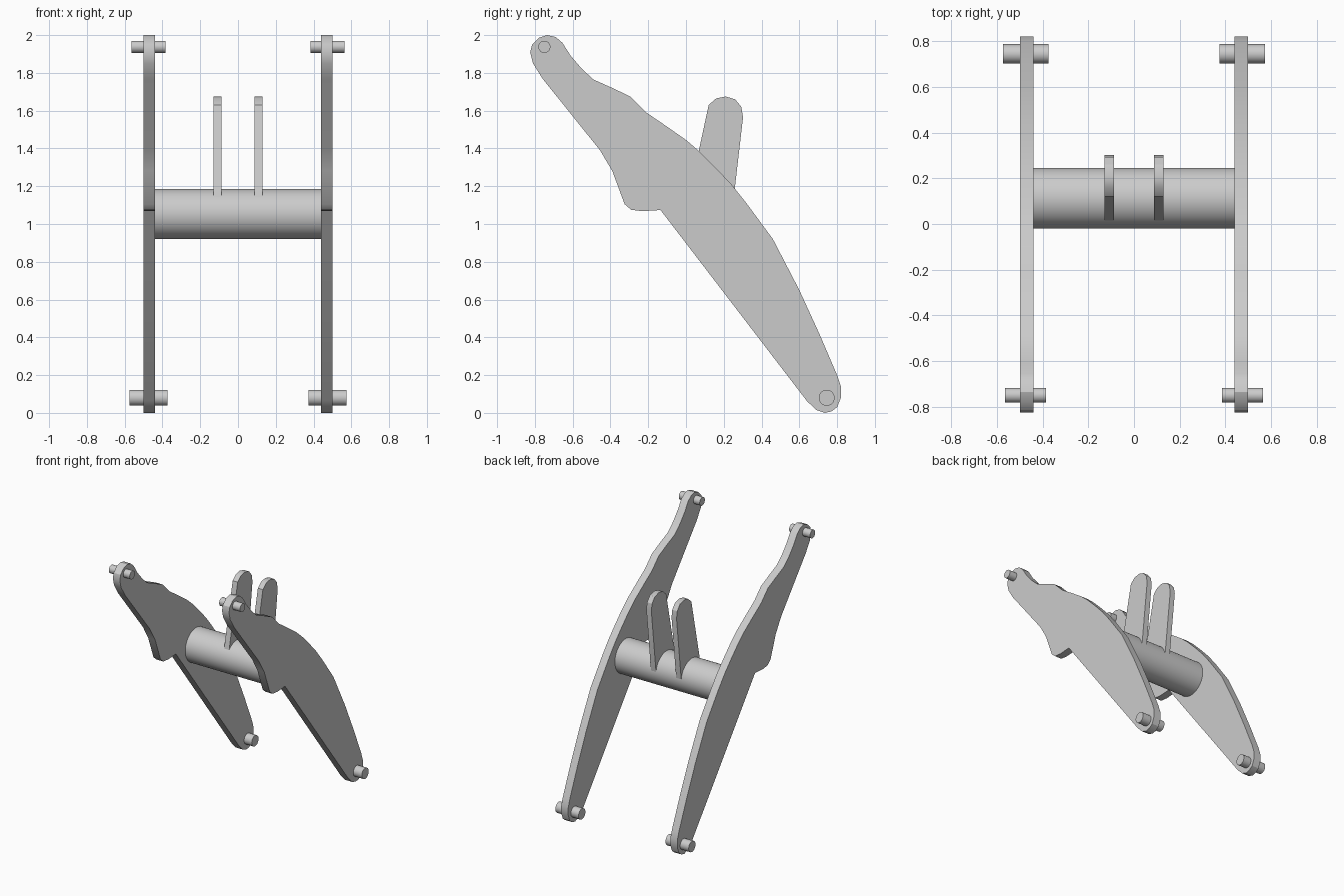
import bpy, bmesh, math
from mathutils import Matrix

if "Cube" in bpy.data.objects:
    bpy.data.objects.remove(bpy.data.objects["Cube"], do_unlink=True)

GREY = (0.6, 0.6, 0.6, 1)
mat = bpy.data.materials.new("light grey")
mat.use_nodes = True
mat.diffuse_color = GREY
mat.node_tree.nodes["Principled BSDF"].inputs["Base Color"].default_value = GREY


def finish(name, bm):
    """Turn a bmesh into a shaded, coloured object."""
    bmesh.ops.recalc_face_normals(bm, faces=bm.faces)
    mesh = bpy.data.meshes.new(name)
    bm.to_mesh(mesh)
    bm.free()
    mesh.materials.append(mat)
    obj = bpy.data.objects.new(name, mesh)
    bpy.context.collection.objects.link(obj)
    bpy.ops.object.select_all(action='DESELECT')
    obj.select_set(True)
    bpy.context.view_layer.objects.active = obj
    bpy.ops.object.shade_smooth_by_angle(angle=math.radians(30))
    return obj


def plate(name, profile, x0, x1):
    """Extrude a side profile of (y, z) points from x0 to x1."""
    bm = bmesh.new()
    face = bm.faces.new([bm.verts.new((x0, y, z)) for y, z in profile])
    ext = bmesh.ops.extrude_face_region(bm, geom=[face])
    verts = [v for v in ext["geom"] if isinstance(v, bmesh.types.BMVert)]
    bmesh.ops.translate(bm, verts=verts, vec=(x1 - x0, 0, 0))
    return finish(name, bm)


def rod(name, x, y, z, radius, length, sides=32):
    """Cylinder lying along x."""
    bm = bmesh.new()
    bmesh.ops.create_cone(
        bm, cap_ends=True, segments=sides, radius1=radius, radius2=radius, depth=length,
        matrix=Matrix.Translation((x, y, z)) @ Matrix.Rotation(math.pi / 2, 4, 'Y'))
    return finish(name, bm)


# Arm outline: upper edge, lower tip, straight underside, lug, upper tip
arm_profile = [
    (-.78, 1.985), (-.735, 2), (-.69, 1.99), (-.655, 1.96), (-.61, 1.89),
    (-.55, 1.82), (-.49, 1.765), (-.39, 1.72), (-.295, 1.675), (-.21, 1.59),
    (-.1, 1.515), (0, 1.445), (.07, 1.385), (.16, 1.295), (.24, 1.21),
    (.32, 1.11), (.46, .92), (.6, .65), (.71, .41), (.8, .2),
    (.82, .14), (.82, .08), (.8, .03), (.77, .008), (.735, 0),
    (.69, .015), (.64, .063), (-.135, 1.074), (-.23, 1.068), (-.29, 1.075),
    (-.325, 1.105), (-.39, 1.28), (-.455, 1.39), (-.76, 1.77), (-.81, 1.85),
    (-.825, 1.91), (-.815, 1.95),
]
# Bracket outline, rooted inside the cross tube
bracket_profile = [
    (.01, 1.12), (.12, 1.63), (.16, 1.665), (.21, 1.675), (.26, 1.66),
    (.293, 1.62), (.302, 1.565), (.241, 1.04), (.11, 1.05),
]

# Mirrored arms, pins and brackets
for side, s in (("left", 1), ("right", -1)):
    plate(f"{side}_arm", arm_profile, s * .44, s * .5)
    rod(f"{side}_upper_pin", s * .475, -.75, 1.938, .032, .18)
    rod(f"{side}_lower_pin", s * .474, .745, .08, .042, .2)
    plate(f"{side}_bracket", bracket_profile, s * .087, s * .13)

# Tube joining the arms
rod("cross_tube", 0, .113, 1.053, .133, .89, 64)
